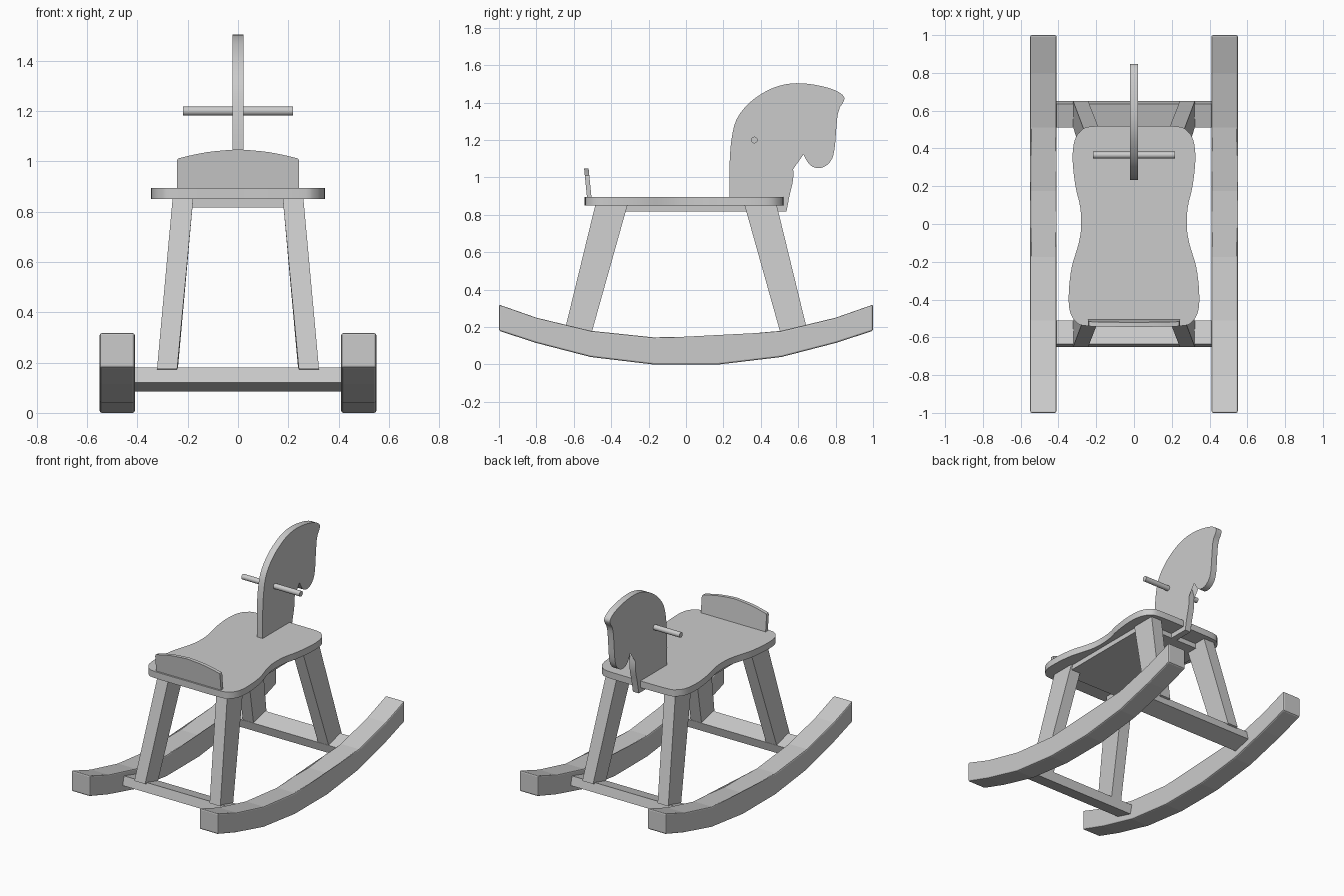
import bpy, bmesh, math
from mathutils import Vector

if "Cube" in bpy.data.objects:
    bpy.data.objects.remove(bpy.data.objects["Cube"])


def add_object(name, bm, smooth=False):
    bmesh.ops.recalc_face_normals(bm, faces=bm.faces[:])
    mesh = bpy.data.meshes.new(name)
    bm.to_mesh(mesh)
    bm.free()
    ob = bpy.data.objects.new(name, mesh)
    bpy.context.collection.objects.link(ob)
    if smooth:
        bpy.ops.object.select_all(action='DESELECT')
        ob.select_set(True)
        bpy.context.view_layer.objects.active = ob
        bpy.ops.object.shade_smooth_by_angle(angle=math.radians(30))
    return ob


def loft(name, ring_a, ring_b, smooth=False):
    """Solid between two matching outlines."""
    bm = bmesh.new()
    a = [bm.verts.new(p) for p in ring_a]
    b = [bm.verts.new(p) for p in ring_b]
    n = len(a)
    caps = [bm.faces.new(a), bm.faces.new(b)]
    for i in range(n):
        bm.faces.new((a[i], a[(i + 1) % n], b[(i + 1) % n], b[i]))
    bmesh.ops.triangulate(bm, faces=[f for f in caps if n > 4])
    return add_object(name, bm, smooth)


def side_prism(name, profile, x0, x1, smooth=False):
    """Side (y, z) profile extruded along x."""
    return loft(name, [(x0, y, z) for y, z in profile],
                [(x1, y, z) for y, z in profile], smooth)


def mirror(ob, x=True, y=False):
    m = ob.modifiers.new("mirror", 'MIRROR')
    m.use_axis = (x, y, False)
    return ob


def bevel(ob, width, segments=2):
    m = ob.modifiers.new("bevel", 'BEVEL')
    m.width, m.segments = width, segments
    m.limit_method, m.angle_limit = 'ANGLE', math.radians(40)


def spline(pts, steps=4):
    """Open smooth curve through 2D points."""
    p = [Vector(q) for q in pts]
    p = [p[0]] + p + [p[-1]]
    out = []
    for i in range(1, len(p) - 2):
        a, b, c, d = p[i - 1:i + 3]
        for k in range(steps):
            t = k / steps
            out.append(0.5 * (2 * b + (c - a) * t + (2 * a - 5 * b + 4 * c - d) * t * t
                              + (3 * b - a - 3 * c + d) * t ** 3))
    return [tuple(q) for q in out] + [tuple(p[-1])]


# Rockers
half = [(0.175, 0), (0.51, 0.04), (0.8, 0.115), (1, 0.18)]
half_top = [(1, 0.32), (0.8, 0.25), (0.51, 0.18), (0.175, 0.145)]
flip = lambda pts: [(-y, z) for y, z in reversed(pts)]
rocker = side_prism("rockers", half + half_top + flip(half_top) + flip(half), 0.41, 0.55)
bevel(rocker, 0.01)
mirror(rocker)

# Cross bars, tilted along the rocker slope
bar = side_prism("cross_bars", [(-0.65, 0.12), (-0.635, 0.18), (-0.51, 0.145), (-0.525, 0.085)],
                 -0.415, 0.415)
mirror(bar, False, True)

# Four splayed legs
leg = loft("legs",
           [(0.242, -0.65, 0.175), (0.322, -0.65, 0.175), (0.322, -0.512, 0.143), (0.242, -0.512, 0.143)],
           [(0.178, -0.485, 0.852), (0.26, -0.485, 0.852), (0.26, -0.313, 0.852), (0.178, -0.313, 0.852)])
mirror(leg, True, True)

# Board under the seat
side_prism("seat_support", [(-0.4, 0.817), (0.4, 0.817), (0.4, 0.852), (-0.4, 0.852)], -0.25, 0.25)

# Seat with a pinched waist
edge = spline([(0, 0.52), (0.22, 0.517), (0.28, 0.495), (0.315, 0.44), (0.325, 0.34), (0.31, 0.2),
               (0.285, 0.09), (0.28, -0.02), (0.295, -0.11), (0.33, -0.23), (0.345, -0.36),
               (0.34, -0.46), (0.305, -0.52), (0.24, -0.54), (0, -0.54)])
outline = edge + [(-x, y) for x, y in reversed(edge[1:-1])]
loft("seat", [(x, y, 0.85) for x, y in outline], [(x, y, 0.895) for x, y in outline], True)

# Backrest, leaning slightly outward
arc = spline([(0.243, 0.99), (0.241, 1.006), (0.225, 1.015), (0.12, 1.037), (0, 1.048)])
arc = [(0.243, 0.89)] + arc
rest = arc + [(-x, z) for x, z in reversed(arc[:-1])]
lean = lambda z: -0.505 - (z - 0.89) * 0.1
loft("backrest", [(x, lean(z), z) for x, z in rest],
     [(x, lean(z) - 0.024, z) for x, z in rest], True)

# Flat horse head and neck
head = spline([(0.233, 0.9), (0.233, 1.07), (0.243, 1.2), (0.27, 1.31), (0.34, 1.40), (0.436, 1.465),
               (0.527, 1.497), (0.623, 1.503), (0.73, 1.487), (0.81, 1.46), (0.846, 1.428),
               (0.837, 1.396), (0.816, 1.36), (0.805, 1.283), (0.794, 1.15), (0.773, 1.086),
               (0.73, 1.053), (0.687, 1.053), (0.655, 1.075), (0.628, 1.123), (0.602, 1.166),
               (0.58, 1.178), (0.559, 1.171), (0.55, 1.139), (0.57, 1.07), (0.573, 0.99),
               (0.553, 0.9), (0.537, 0.817)], 3)
side_prism("head", head + [(0.233, 0.817)], -0.022, 0.022, True)

# Handle bar
ring = [(0.365 + 0.018 * math.cos(i * math.pi / 8), 1.2 + 0.018 * math.sin(i * math.pi / 8))
        for i in range(16)]
side_prism("handle", ring, -0.218, 0.218, True)
